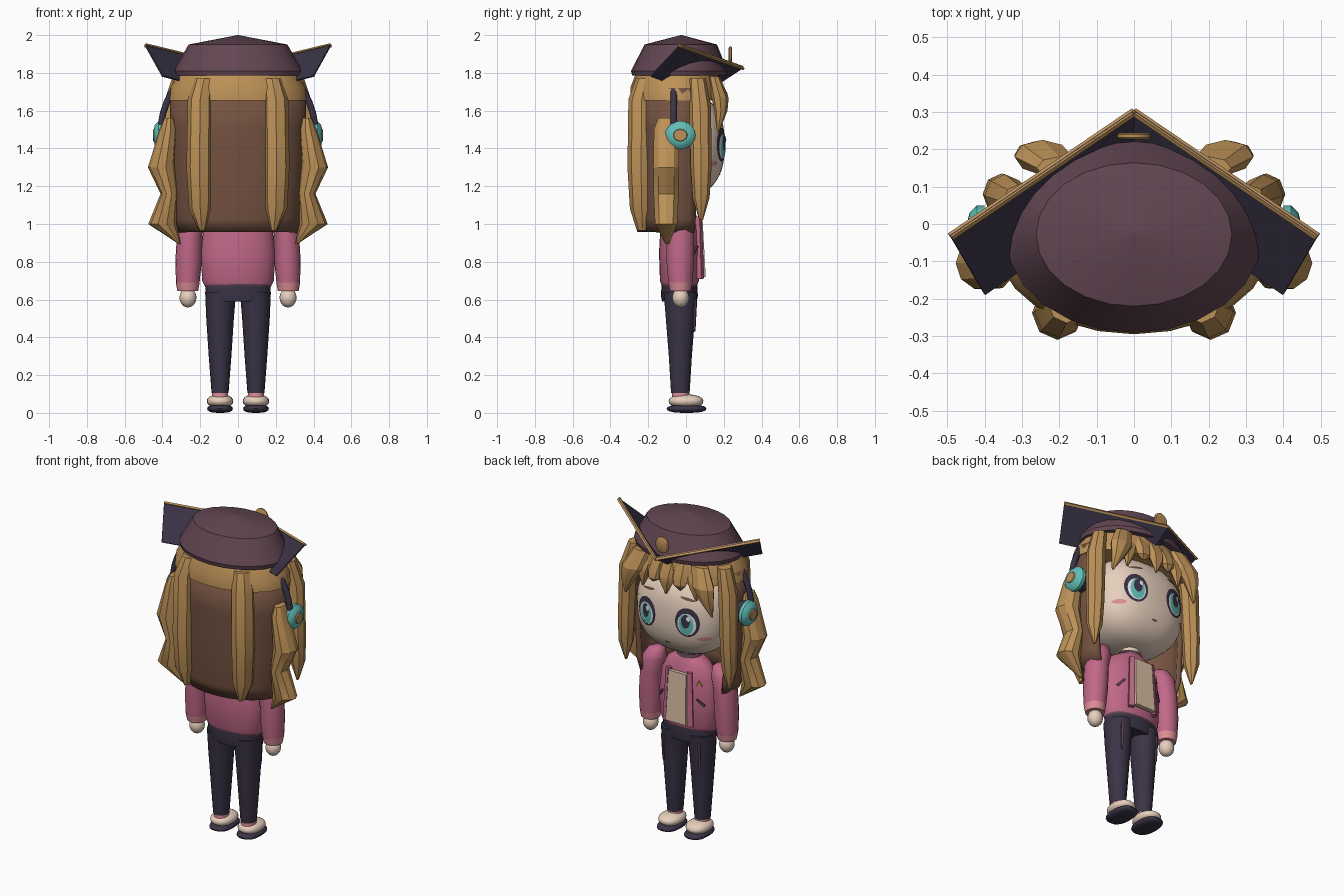
import bpy, bmesh, math
from mathutils import Vector, Matrix

if "Cube" in bpy.data.objects:
    bpy.data.objects.remove(bpy.data.objects["Cube"])


def mat(name, r, g, b):
    m = bpy.data.materials.new(name)
    lin = [((c / 255 + 0.055) / 1.055) ** 2.4 for c in (r, g, b)]
    m.diffuse_color = (*lin, 1)
    m.use_nodes = True
    m.node_tree.nodes["Principled BSDF"].inputs["Base Color"].default_value = m.diffuse_color
    return m


PLUM = mat("plum", 98, 70, 82)
NAVY = mat("navy", 58, 51, 70)
GOLD = mat("golden_hair", 190, 146, 88)
BROWN = mat("dark_hair", 116, 82, 65)
PINK = mat("pink", 192, 104, 136)
ROSE = mat("light_rose", 222, 142, 152)
SKIN = mat("skin", 232, 209, 190)
TEAL = mat("teal", 98, 190, 184)
SHIRT = mat("shirt", 218, 190, 165)
WHITE = mat("white", 240, 240, 240)


def finish(name, bm, m, angle=35):
    bmesh.ops.recalc_face_normals(bm, faces=bm.faces)
    me = bpy.data.meshes.new(name)
    bm.to_mesh(me)
    bm.free()
    o = bpy.data.objects.new(name, me)
    bpy.context.collection.objects.link(o)
    me.materials.append(m)
    if angle:
        bpy.ops.object.select_all(action='DESELECT')
        o.select_set(True)
        bpy.context.view_layer.objects.active = o
        bpy.ops.object.shade_smooth_by_angle(angle=math.radians(angle))
    return o


def loft(name, rings, m, n=20, angle=35, side=1, M=None, turn=0):
    """Stack of ellipses (x, y, z, rx, ry) joined into a closed body."""
    bm = bmesh.new()
    prev = None
    for i, (x, y, z, rx, ry) in enumerate(rings):
        a = [2 * math.pi * k / n + turn for k in range(n)]
        cur = [bm.verts.new((side * (x + rx * math.cos(t)), y + ry * math.sin(t), z)) for t in a]
        if prev:
            for k in range(n):
                bm.faces.new((prev[k], prev[(k + 1) % n], cur[(k + 1) % n], cur[k]))
        if i in (0, len(rings) - 1):
            bm.faces.new(cur)
        prev = cur
    if M:
        bm.transform(M)
    return finish(name, bm, m, angle)


def plate(name, pts, m, thick, side=1):
    bm = bmesh.new()
    bm.faces.new([bm.verts.new((side * p[0], p[1], p[2])) for p in pts])
    o = finish(name, bm, m, 0)
    s = o.modifiers.new("thickness", 'SOLIDIFY')
    s.thickness, s.offset = thick, 0
    return o


def ball(name, c, r, m, k=1.0, u=24, v=14):
    bm = bmesh.new()
    bmesh.ops.create_uvsphere(bm, u_segments=u, v_segments=v, radius=1)
    for p in bm.verts:
        p.co = Vector([c[i] + r[i] * math.copysign(abs(p.co[i]) ** k, p.co[i]) for i in range(3)])
    return finish(name, bm, m, 50)


# Head: a slightly boxy ellipsoid, with a function giving its face surface
HC, HR, HK = (0, -0.03, 1.42), (0.30, 0.235, 0.275), 0.8
ball("head", HC, HR, SKIN, HK, 36, 24)


def face_y(x, z):
    q = 1 - abs(x / HR[0]) ** 2.5 - abs((z - HC[2]) / HR[2]) ** 2.5
    return HC[1] + HR[1] * max(q, 0) ** 0.4


def decal(name, cx, cz, rx, rz, m, off, n=20, tilt=0):
    """Thin patch that follows the face."""
    bm = bmesh.new()
    rings = []
    for f in (1, 0.7, 0.4, 0.1):
        ring = []
        for k in range(n):
            t = 2 * math.pi * k / n
            x = cx + f * rx * math.cos(t)
            z = cz + f * rz * math.sin(t) + tilt * (x - cx)
            ring.append(bm.verts.new((x, face_y(x, z) + off, z)))
        rings.append(ring)
    for a, b in zip(rings, rings[1:]):
        for k in range(n):
            bm.faces.new((a[k], a[(k + 1) % n], b[(k + 1) % n], b[k]))
    bm.faces.new(rings[-1])
    if bm.faces[:][0].normal.y < 0:
        bmesh.ops.reverse_faces(bm, faces=bm.faces)
    return finish(name, bm, m, 50)


# Face details
decal("mouth", 0, 1.26, 0.02, 0.006, BROWN, 0.004)
for s in (1, -1):
    decal("eye_outline", s * .14, 1.42, .072, .09, NAVY, .004)
    decal("eye_white", s * .14, 1.41, .055, .068, WHITE, .007)
    decal("iris", s * .138, 1.41, .043, .065, TEAL, .010)
    decal("pupil", s * .138, 1.43, .026, .042, NAVY, .013)
    decal("eye_glint", s * .138 - .018, 1.45, .012, .016, WHITE, .016)
    decal("brow", s * .135, 1.56, .045, .008, BROWN, .005, tilt=-s * .15)
    decal("cheek", s * .225, 1.32, .032, .013, ROSE, .004)
loft("neck", [(0, -.03, 1.05, .055, .05), (0, -.03, 1.2, .055, .05)], SKIN)

# Hair: brown back sheet open at the face, golden crown band
bm = bmesh.new()
prev = None
for z, f in ((.96, .88), (1.03, .94), (1.25, .97), (1.5, 1), (1.72, 1)):
    cur = []
    for k in range(25):
        t = math.radians(155 + 230 * k / 24)
        cur.append(bm.verts.new((.345 * f * math.cos(t), -.045 + .225 * f * math.sin(t), z)))
    if prev:
        for k in range(24):
            bm.faces.new((prev[k], prev[k + 1], cur[k + 1], cur[k]))
    prev = cur
back = finish("back_hair", bm, BROWN)
sol = back.modifiers.new("thickness", 'SOLIDIFY')
sol.thickness, sol.offset = .03, 0
loft("hair_crown", [(0, -.05, 1.655, .368, .245), (0, -.05, 1.72, .36, .245),
                    (0, -.045, 1.80, .31, .22)], GOLD, 24)

for s in (1, -1):
    # Thick locks down the back
    loft("back_lock", [(.18, -.21, 1.77, .05, .055), (.20, -.235, 1.66, .066, .07),
                       (.205, -.238, 1.3, .068, .072), (.20, -.235, 1.08, .06, .062),
                       (.19, -.23, .965, .015, .03)], GOLD, 8, 25, s)
    # Wavy locks at the sides
    loft("wavy_lock", [(.365, -.105, 1.56, .025, .045), (.37, -.105, 1.5, .045, .068),
                       (.405, -.105, 1.3, .072, .072), (.365, -.105, 1.16, .045, .07),
                       (.40, -.105, 1.0, .075, .062), (.31, -.10, .895, .006, .01)],
         GOLD, 10, 25, s)
    # Straight locks framing the face
    loft("front_lock", [(.31, .06, 1.77, .04, .045), (.345, .075, 1.62, .055, .058),
                        (.355, .08, 1.3, .05, .055), (.36, .08, 1.14, .045, .045),
                        (.36, .08, 1.02, .006, .01)], GOLD, 8, 25, s)
    # Sweeping side bangs
    loft("side_bang", [(.20, .15, 1.78, .06, .03), (.245, .18, 1.67, .075, .045),
                       (.27, .185, 1.6, .05, .035), (.30, .17, 1.49, .006, .006)],
         GOLD, 8, 25, s)
# Row of pointed bangs
for x, w, tip in ((-.17, .055, 1.56), (-.085, .055, 1.61), (0, .06, 1.57),
                  (.085, .055, 1.62), (.17, .055, 1.56)):
    y = .19 - 1.2 * x * x
    loft("bang", [(x * .9, y - .04, 1.78, w, .03), (x, y, 1.69, w, .035),
                  (x * 1.04, y + .01, 1.645, w * .8, .028),
                  (x * 1.1, y + .008, tip, .005, .005)], GOLD, 6, 25)

# Hat with folded brim, gold edge and badge
loft("hat", [(0, -.035, 1.785, .335, .25), (0, -.035, 1.81, .342, .256),
             (0, -.028, 1.95, .262, .192), (0, -.025, 2.0, .003, .003)], PLUM, 24, 25)
A, B, C = Vector((0, .305, 1.83)), Vector((.493, -.03, 1.95)), Vector((.40, -.188, 1.782))
D = A + (C - B) + .19 * (B - A)
D.x = 0
for s in (1, -1):
    plate("brim", (A, B, C, D), NAVY, .008, s)
    e = (C - B).normalized() * .012
    plate("brim_edge", (A, B, B + e, A + e), GOLD, .02, s)
loft("badge", [(0, 0, -.009, .04, .042), (0, 0, -.004, .046, .05),
               (0, 0, .004, .046, .05), (0, 0, .009, .04, .042)], GOLD, 20,
     M=Matrix.Translation((0, .235, 1.89)) @ Matrix.Rotation(math.pi / 2, 4, 'X'))

# Headphones: arched band and round cups
cu = bpy.data.curves.new("headband", 'CURVE')
cu.dimensions = '3D'
cu.bevel_depth, cu.bevel_resolution = .018, 3
sp = cu.splines.new('POLY')
sp.points.add(24)
for k, p in enumerate(sp.points):
    t = math.pi * k / 24
    p.co = (.41 * math.cos(t), -.065, 1.48 + .42 * math.sin(t), 1)
cu.materials.append(NAVY)
bpy.context.collection.objects.link(bpy.data.objects.new("headband", cu))
for s in (1, -1):
    M = Matrix.Translation((s * .36, -.03, 1.47)) @ Matrix.Rotation(s * math.pi / 2, 4, 'Y')
    loft("ear_pad", [(0, 0, -.04, .06, .06), (0, 0, .05, .066, .066)], NAVY, 24, M=M)
    loft("ear_cup", [(0, 0, .04, .075, .08), (0, 0, .06, .075, .08),
                     (0, 0, .08, .055, .06), (0, 0, .085, .035, .04)], TEAL, 24, M=M)
    loft("ear_cup_centre", [(0, 0, .08, .035, .04), (0, 0, .091, .03, .034)], GOLD, 16, M=M)

# Jacket body with hem, collar, shirt front and lapels
JY = -.035
loft("jacket", [(0, JY, .67, .175, .092), (0, JY, .70, .19, .103), (0, JY, .85, .197, .108),
                (0, JY, .99, .18, .10), (0, JY, 1.07, .14, .085), (0, JY, 1.11, .075, .062)],
     PINK, 28, 50)
loft("hem", [(0, JY, .655, .168, .09), (0, JY, .685, .182, .097)], PLUM, 28)
loft("collar", [(0, JY, 1.09, .085, .07), (0, JY, 1.125, .07, .06)], PLUM, 24)
plate("shirt_front", ((-.07, .092, .72), (.07, .092, .72), (.06, .075, 1.03), (-.06, .075, 1.03)),
      SHIRT, .025)
for s in (1, -1):
    plate("lapel", ((.07, .085, .71), (.10, .07, .71), (.085, .06, 1.04), (.06, .072, 1.04)),
          PINK, .025, s)
    plate("pocket_slash", ((.115, .063, .88), (.125, .06, .885), (.16, .035, .845),
                           (.15, .041, .835)), PLUM, .008, s)
plate("pin", ((-.105, .052, .96), (-.14, .035, .96), (-.122, .046, .995)), GOLD, .009)

# Arms, legs and feet
for s in (1, -1):
    loft("sleeve", [(.215, -.03, 1.10, .02, .02), (.225, -.03, 1.085, .05, .05),
                    (.24, -.03, 1.03, .072, .072), (.255, -.03, .95, .068, .074),
                    (.262, -.03, .80, .07, .074), (.266, -.03, .685, .062, .064)],
         PINK, 18, 50, s)
    loft("cuff", [(.266, -.03, .69, .063, .065), (.266, -.03, .645, .055, .056)],
         ROSE, 18, 35, s)
    ball("hand", (s * .265, -.028, .61), (.045, .045, .052), SKIN, 1, 16, 10)
    loft("leg", [(.092, -.03, .64, .082, .09), (.095, -.03, .5, .073, .078),
                 (.095, -.03, .3, .06, .062), (.095, -.03, .105, .045, .05)], NAVY, 18, 35, s)
    plate("leg_fold", ((.12, .055, .6), (.135, .05, .6), (.13, .042, .44), (.122, .046, .43)),
          PLUM, .009, s)
    loft("sock", [(.095, -.028, .07, .044, .048), (.095, -.028, .11, .043, .046)],
         ROSE, 16, 35, s)
    ball("shoe", (s * .095, .0, .062), (.07, .092, .036), SKIN, .9, 20, 12)
    ball("sole", (s * .095, .003, .022), (.068, .105, .022), NAVY, .8, 20, 10)
loft("hips", [(0, JY, .59, .165, .092), (0, JY, .62, .172, .098), (0, JY, .68, .172, .094)],
     NAVY, 24)
